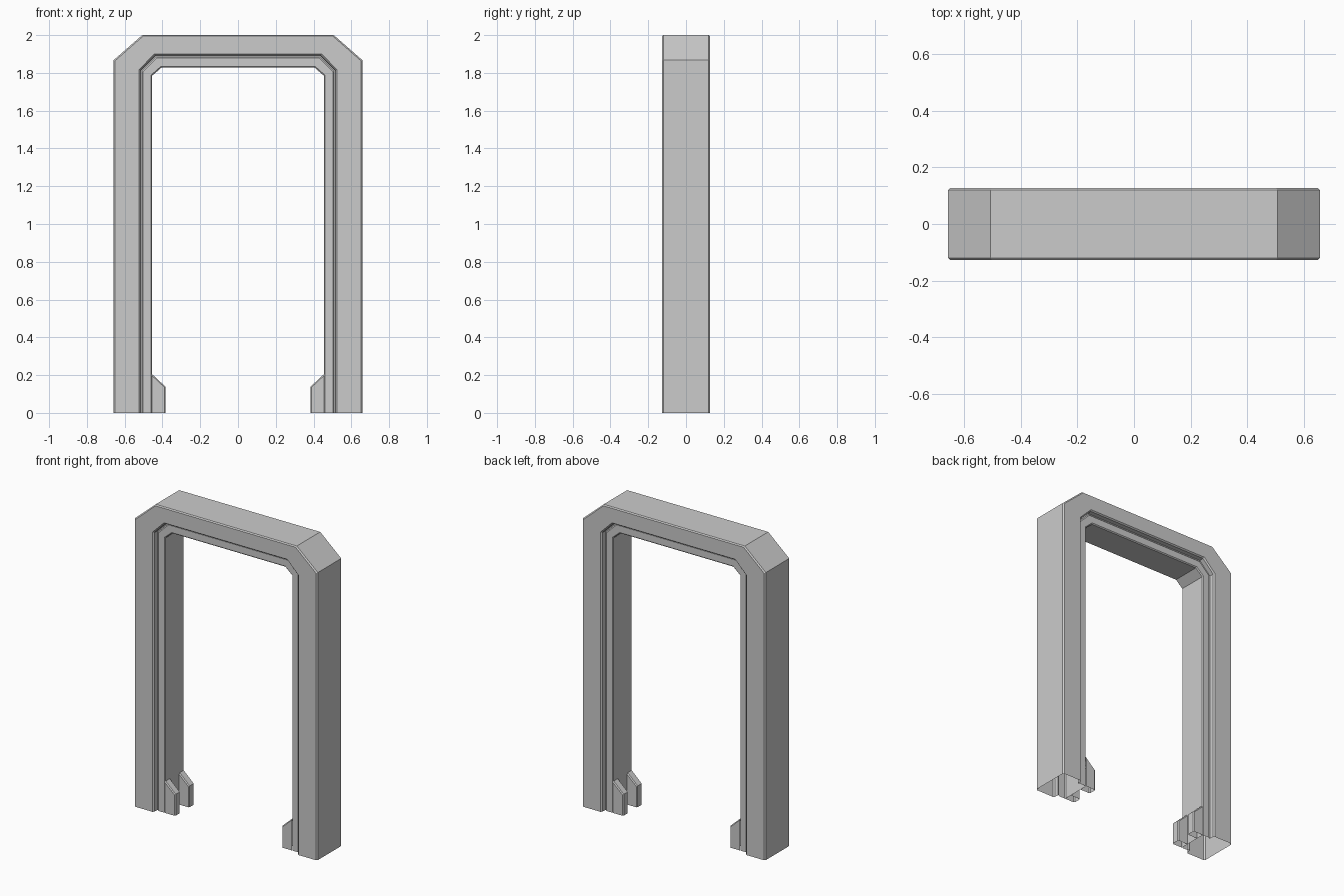
import bpy, bmesh

if "Cube" in bpy.data.objects:
    bpy.data.objects.remove(bpy.data.objects["Cube"])

# Outline stations: half width -> (shoulder height, chamfer x, top height)
STATIONS = [(0.658, 1.868, 0.507, 2.0), (0.52, 1.815, 0.44, 1.896),
            (0.455, 1.785, 0.405, 1.828)]


def outline(hw):
    """Arch outline at a half width, blended between the stations."""
    a, b = STATIONS[:2] if hw > 0.52 else STATIONS[1:]
    t = (hw - a[0]) / (b[0] - a[0])
    sh, cx, top = (a[i] + t * (b[i] - a[i]) for i in (1, 2, 3))
    half = [(-hw, 0), (-hw, sh), (-cx, top)]
    return half + [(-x, z) for x, z in reversed(half)]


def loft(name, rings, close_path=False, close_rings=False, skip=(), cap=False):
    """Skin matching rings of 3D points; skip leaves chosen spans open."""
    bm = bmesh.new()
    vs = [[bm.verts.new(p) for p in r] for r in rings]
    n, m = len(vs), len(vs[0])
    for i in range(n if close_rings else n - 1):
        for j in range(m if close_path else m - 1):
            if j in skip:
                continue
            k, l = (i + 1) % n, (j + 1) % m
            bm.faces.new((vs[i][j], vs[i][l], vs[k][l], vs[k][j]))
    if cap:
        bm.faces.new(vs[0])
        bm.faces.new(vs[-1][::-1])
    bmesh.ops.recalc_face_normals(bm, faces=bm.faces)
    me = bpy.data.meshes.new(name)
    bm.to_mesh(me)
    bm.free()
    ob = bpy.data.objects.new(name, me)
    bpy.context.collection.objects.link(ob)
    return ob


# Stepped arch: half cross-section (half width, depth), mirrored front to back
half = [(0.658, 0.120), (0.650, 0.128), (0.525, 0.128), (0.517, 0.120),
        (0.515, 0.092), (0.509, 0.092), (0.503, 0.098), (0.461, 0.098),
        (0.455, 0.092)]
section = [(w, -d) for w, d in half] + [(w, d) for w, d in reversed(half)]
rings = [[(x, y, z) for x, z in outline(w)] for w, y in section]
arch = loft("door_frame", rings, close_rings=True)


# Foot guide plates: one bevelled plate, mirrored to all four places
def plate_ring(y, inset):
    return [(0.455, y, 0), (0.383 + inset, y, 0), (0.383 + inset, y, 0.138 - inset * 0.4),
            (0.455, y, 0.205 - inset * 1.4)]


plate = loft("foot_guide_plates",
             [plate_ring(-0.098, 0.006), plate_ring(-0.092, 0),
              plate_ring(-0.051, 0), plate_ring(-0.045, 0.006)],
             close_path=True, skip=(0, 3), cap=True)
mirror = plate.modifiers.new("mirror", 'MIRROR')
mirror.use_axis = (True, True, False)
mirror.use_mirror_merge = False
